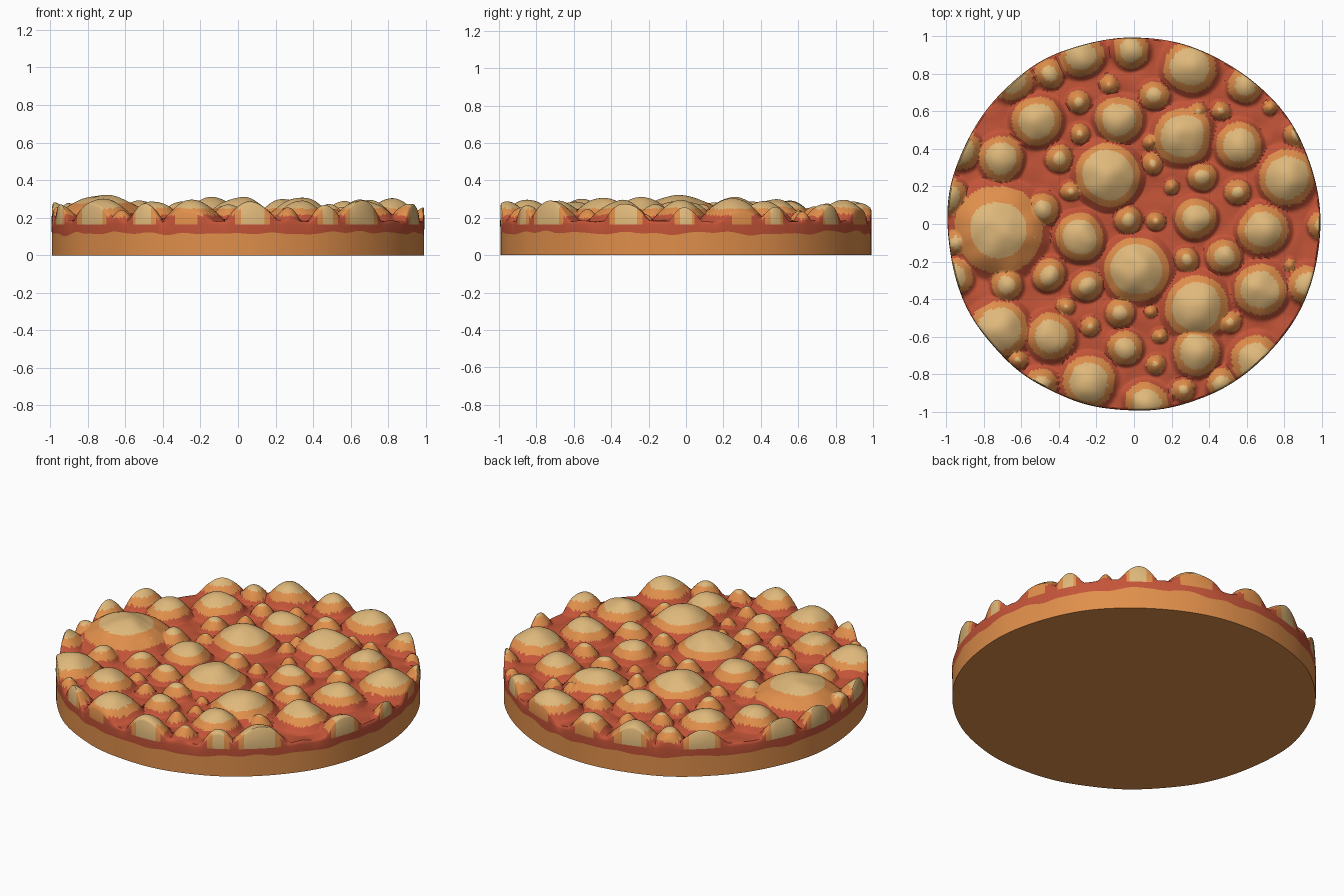
import bpy, math
from mathutils import Vector, noise

if "Cube" in bpy.data.objects:
    bpy.data.objects.remove(bpy.data.objects["Cube"])

SEG, RINGS, GROUND = 400, 130, 0.182

def mat(name, rgb):
    m = bpy.data.materials.new(name)
    lin = [((c / 255 + 0.055) / 1.055) ** 2.4 for c in rgb]
    m.diffuse_color = (*lin, 1)
    m.use_nodes = True
    m.node_tree.nodes["Principled BSDF"].inputs["Base Color"].default_value = m.diffuse_color
    return m

red = mat("red sauce", (196, 84, 56))
orange = mat("baked orange", (224, 143, 75))
tan = mat("pale tan", (223, 184, 122))

# Large bubbles: x, y, radius
large = [
    (-.72, -.03, .235), (-.14, .26, .17), (.01, -.24, .17), (.33, -.44, .17),
    (.26, .47, .15), (.30, .84, .14), (.82, .25, .15), (.69, -.03, .13),
    (.67, -.35, .14), (-.29, -.07, .125), (-.52, .55, .13), (-.08, .56, .125),
    (.56, .42, .12), (-.71, .35, .12), (-.72, -.56, .15), (-.44, -.60, .125),
    (-.24, -.84, .14), (.33, -.68, .125), (.65, -.72, .13), (-.28, .90, .115),
    (.07, -.95, .11), (-.02, .93, .095), (.33, .03, .105), (.92, -.32, .10),
    (-.99, .14, .10), (-.66, .78, .12), (-.93, .40, .11), (-.96, -.28, .10),
    (-.95, -.10, .07)]
# Medium and small bubbles: x, y, radius
small = [
    (.48, -.17, .09), (-.05, -.66, .09), (-.45, -.27, .085), (-.48, .08, .085),
    (-.68, -.32, .085), (-.25, -.33, .08), (.37, .25, .075), (.28, -.19, .065),
    (-.03, .02, .07), (-.40, .35, .07), (.11, .68, .075), (.59, .74, .09),
    (.55, .17, .065), (-.29, .65, .06), (-.07, -.47, .075), (-.50, -.85, .085),
    (.99, 0, .07), (.47, -.85, .08), (.26, -.88, .06), (-.45, .80, .075),
    (.33, .60, .05), (.46, .60, .05), (-.13, .75, .045), (-.29, .48, .05),
    (.10, .33, .055), (-.34, .18, .05), (-.23, -.55, .05), (.11, -.75, .05),
    (.09, -.46, .03), (.20, .20, .04), (.09, .44, .04), (.51, -.52, .055),
    (-.62, -.72, .05), (.12, .01, .05), (-.36, -.44, .045), (.73, .62, .04),
    (.83, -.22, .03), (.13, -.59, .04), (-.53, -.08, .04), (.88, .48, .07)]
bubbles = large + small

def surface(x, y):
    """Height and colour index of the bubbly top."""
    n = noise.noise_vector(Vector((x * 6, y * 6, 3))) * 0.014
    px, py = x + n.x, y + n.y
    height, colour = 0.0, 0
    for bx, by, r in bubbles:
        dx, dy = px - bx, py - by
        foot = r * 1.22
        d2 = dx * dx + dy * dy
        if d2 > foot * foot:
            continue
        d = math.sqrt(d2)
        top = 0.152 * (1 - math.exp(-r / 0.1))
        height = max(height, top * (1 - (d / foot) ** 2) ** 1.1)
        colour = max(colour, 2 if d < min(r - .036, .15) else 1 if d < r else 0)
    return GROUND + height + 0.012 * noise.noise(Vector((x * 9, y * 9, 7))), colour

def rim(a):
    return 0.991 + 0.008 * noise.noise(Vector((math.cos(a) * 3, math.sin(a) * 3, 1)))

def seam(a):
    return 0.118 + 0.022 * noise.noise(Vector((math.cos(a) * 7, math.sin(a) * 7, 5)))

def ring(radius_scale, height):
    pts = []
    for j in range(SEG):
        a = 2 * math.pi * j / SEG
        x, y = (rim(a) * radius_scale * f(a) for f in (math.cos, math.sin))
        pts.append((x, y, height(a, x, y)))
    return pts

def build(name, rings, cap, cap_first, mats, colour=None):
    """Skin a stack of rings, closing one end with a fan."""
    verts = [p for r in rings for p in r] + [cap]
    faces = []
    for i in range(len(rings) - 1):
        for j in range(SEG):
            k = (j + 1) % SEG
            faces.append((i * SEG + j, i * SEG + k, (i + 1) * SEG + k, (i + 1) * SEG + j))
    c, base = len(verts) - 1, 0 if cap_first else (len(rings) - 1) * SEG
    for j in range(SEG):
        k = (j + 1) % SEG
        faces.append((base + k, base + j, c) if cap_first else (base + j, base + k, c))
    me = bpy.data.meshes.new(name)
    me.from_pydata(verts, [], faces)
    for m in mats:
        me.materials.append(m)
    if colour:
        for p in me.polygons:
            p.material_index = colour(p)
    ob = bpy.data.objects.new(name, me)
    bpy.context.collection.objects.link(ob)
    bpy.context.view_layer.objects.active = ob
    ob.select_set(True)
    bpy.ops.object.shade_smooth_by_angle(angle=math.radians(50))
    ob.select_set(False)

# Crust: plain straight-sided disc under the sauce
build("crust_base",
      [ring(1, lambda a, x, y: 0), ring(1, lambda a, x, y: seam(a))],
      (0, 0, 0), True, [orange])

# Topping: sauce wall, then the bubbled surface from rim to centre
top = lambda a, x, y: surface(x, y)[0]
rings = [ring(1, lambda a, x, y: seam(a)),
         ring(1.002, lambda a, x, y: 0.165),
         ring(1, lambda a, x, y: surface(x, y)[0] - 0.008)]
rings += [ring(0.994 * (1 - i / RINGS), top) for i in range(RINGS)]

def topping_colour(p):
    if p.index < SEG:
        return 0
    return surface(p.center.x, p.center.y)[1] if p.center.z > 0.19 else 0

build("bubbled_topping", rings, (0, 0, surface(0, 0)[0]), False,
      [red, orange, tan], topping_colour)
